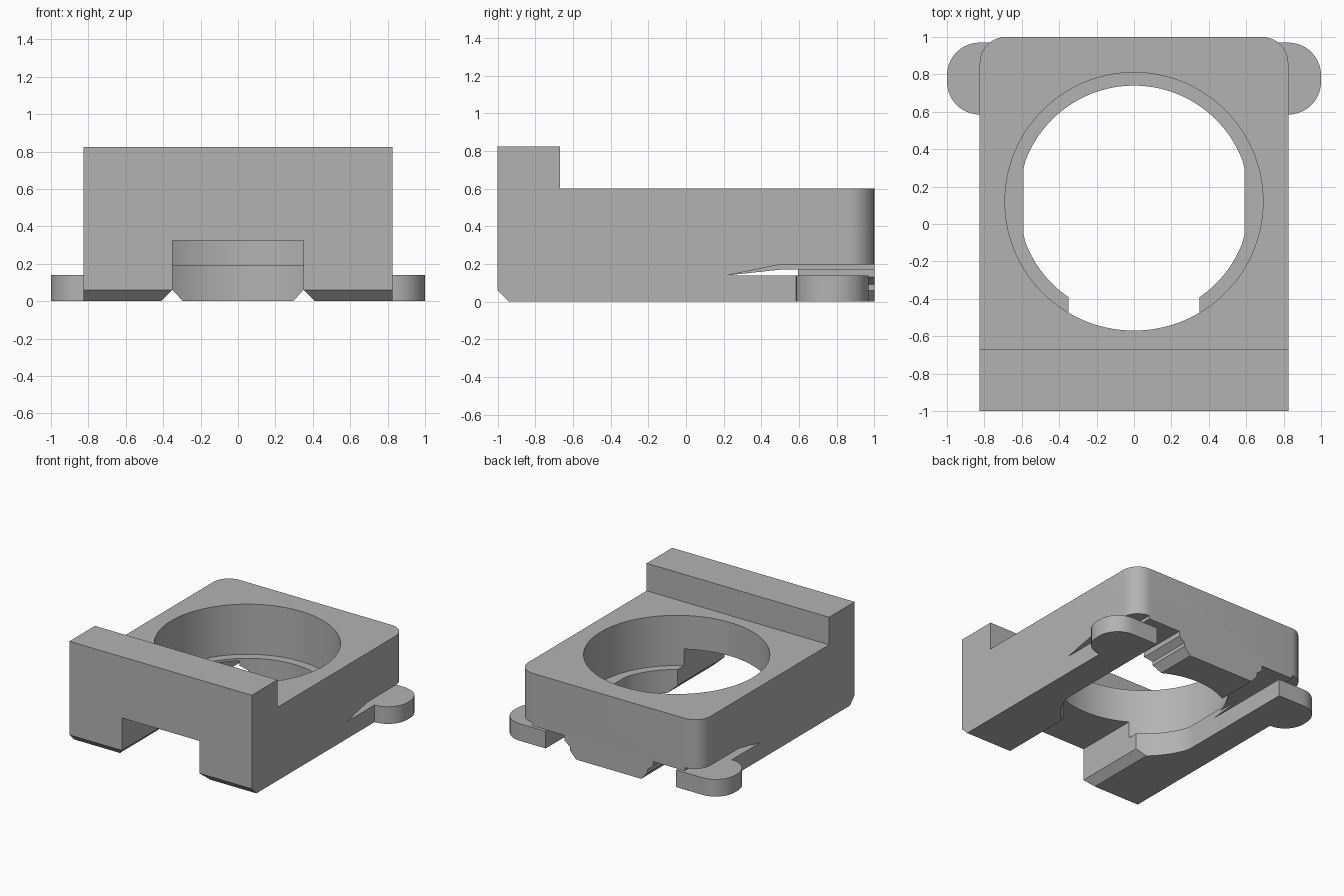
import bpy, bmesh, math
from mathutils import Vector

cube = bpy.data.objects.get("Cube")
if cube:
    bpy.data.objects.remove(cube, do_unlink=True)

grey = bpy.data.materials.new("plain grey")
grey.use_nodes = True
colour = (0.45, 0.45, 0.45, 1)
grey.diffuse_color = colour
grey.node_tree.nodes["Principled BSDF"].inputs["Base Color"].default_value = colour


def prism(name, profile, axis, lo, hi, round_edges=None, radius=0, segments=10):
    """Extrude a closed 2D profile along an axis; optionally round chosen edges."""
    place = {"x": lambda p: (lo, p[0], p[1]),
             "y": lambda p: (p[0], lo, p[1]),
             "z": lambda p: (p[0], p[1], lo)}[axis]
    step = Vector([(hi - lo) * (axis == a) for a in "xyz"])
    bm = bmesh.new()
    face = bm.faces.new([bm.verts.new(place(p)) for p in profile])
    out = bmesh.ops.extrude_face_region(bm, geom=[face])
    bmesh.ops.translate(bm, vec=step, verts=[v for v in out["geom"] if isinstance(v, bmesh.types.BMVert)])
    bmesh.ops.recalc_face_normals(bm, faces=bm.faces)
    if round_edges:
        edges = [e for e in bm.edges if round_edges(e.verts[0].co, e.verts[1].co)]
        bmesh.ops.bevel(bm, geom=edges, offset=radius, segments=segments, profile=0.5, affect="EDGES")
    mesh = bpy.data.meshes.new(name)
    bm.to_mesh(mesh)
    bm.free()
    mesh.materials.append(grey)
    obj = bpy.data.objects.new(name, mesh)
    bpy.context.collection.objects.link(obj)
    return obj


def combine(target, tool, operation):
    """Apply a boolean and drop the tool object."""
    mod = target.modifiers.new(operation, "BOOLEAN")
    mod.operation, mod.solver, mod.object = operation, "EXACT", tool
    bpy.context.view_layer.objects.active = target
    bpy.ops.object.modifier_apply(modifier=mod.name)
    bpy.data.objects.remove(tool, do_unlink=True)


def rect(a0, a1, b0, b1):
    return [(a0, b0), (a1, b0), (a1, b1), (a0, b1)]


def circle(radius, cy, limit, n=96):
    """Circle with its sides flattened at +-limit."""
    pts = [(radius * math.cos(t), cy + radius * math.sin(t))
           for t in (2 * math.pi * (i + 0.5) / n for i in range(n))]
    return [(max(-limit, min(limit, x)), y) for x, y in pts]


def flip(points, s):
    return [(s * a, b) for a, b in points]


# Main block with raised front lip, bevelled foot and rounded rear corners
side = [(-1, 0.06), (-0.94, 0), (1, 0), (1, 0.6), (-0.67, 0.6), (-0.67, 0.825), (-1, 0.825)]
body = prism("clamp_body", side, "x", -0.825, 0.825,
             lambda a, b: a.y > 0.99 and b.y > 0.99 and abs(a.x - b.x) < 0.01, 0.14)

# Round seat, flattened through hole below it
combine(body, prism("seat_cut", circle(0.69, 0.12, 1), "z", 0.19, 1), "DIFFERENCE")
combine(body, prism("hole_cut", circle(0.62, 0.12, 0.59), "z", -0.1, 0.5), "DIFFERENCE")

# Front channel with chamfered lower edges
half = [(0.47, -0.06), (0.35, 0.06), (0.35, 0.325)]
channel = half + flip(half[::-1], -1)
combine(body, prism("channel_cut", channel, "y", -1.1, -0.2), "DIFFERENCE")

# Gaps that free the two spring arms, then the rounded finger tabs
gap = [(0.24, -0.06), (0.35, 0.06), (0.35, 0.09), (0.4, 0.13), (0.4, 0.17), (0.59, 0.17), (0.59, -0.06)]
for s in (1, -1):
    combine(body, prism("inner_gap", flip(gap, s), "y", 0.3, 1.1), "DIFFERENCE")
    for x0, x1, top in ((0.5, 0.7, 0.17), (0.69, 1.1, 0.197)):
        slot = [(0.22, 0.14), (1.1, 0.14), (1.1, top), (0.5, top)]
        combine(body, prism("arm_slot", slot, "x", s * x0, s * x1), "DIFFERENCE")
    combine(body, prism("arm_end_cut", rect(s * 0.5, s * 1.1, 0.97, 1.1), "z", -0.1, 0.15), "DIFFERENCE")
    tab = prism("finger_tab", rect(s * 0.65, s, 0.585, 0.97), "z", 0, 0.14,
                lambda a, b: abs(a.x) > 0.99 and abs(b.x) > 0.99 and abs(a.z - b.z) > 0.1, 0.175)
    combine(body, tab, "UNION")

# Smooth curved walls, crisp edges
bpy.ops.object.select_all(action="DESELECT")
body.select_set(True)
bpy.context.view_layer.objects.active = body
bpy.ops.object.shade_smooth_by_angle(angle=math.radians(25))
